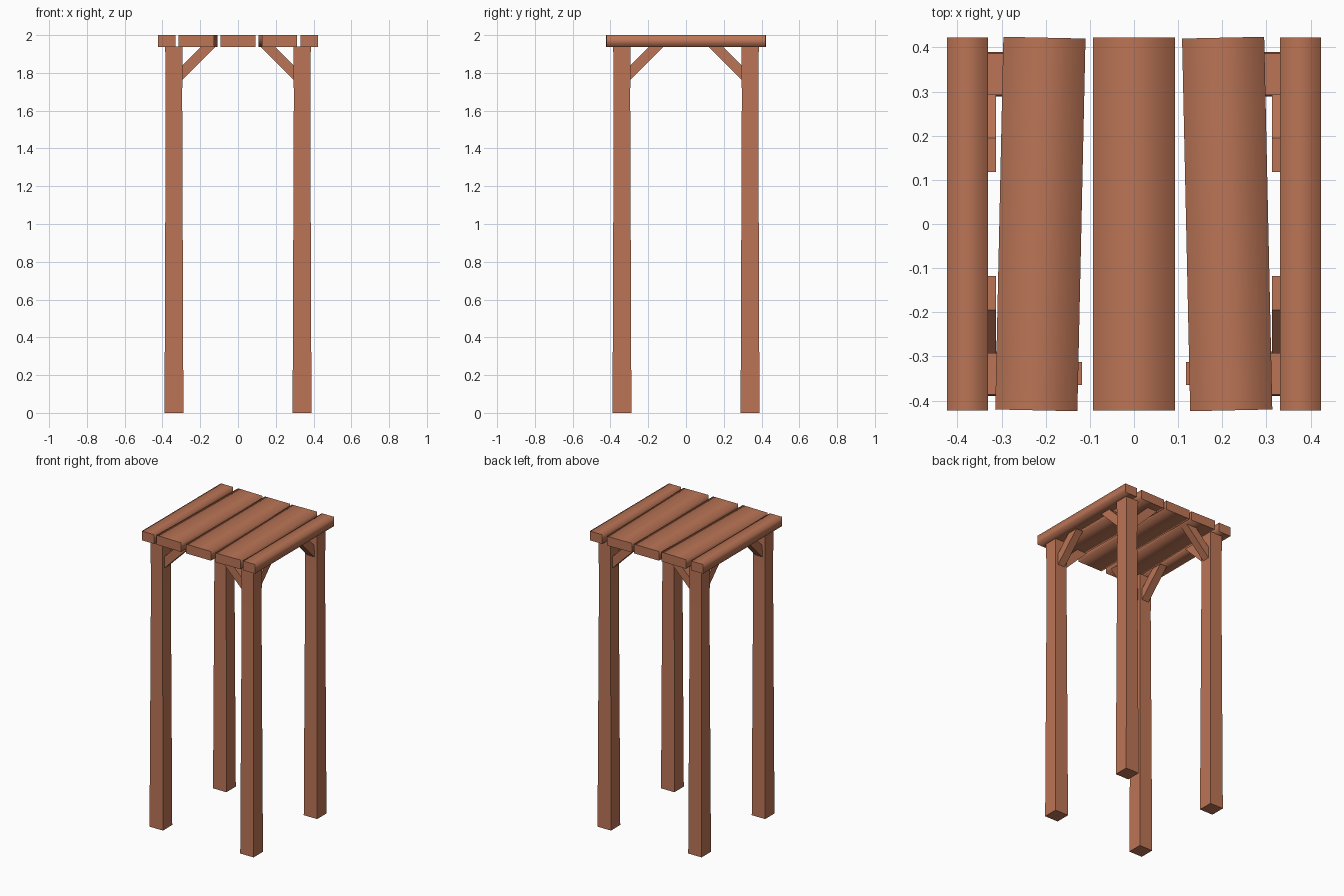
import bpy, bmesh, math
from mathutils import Matrix

if "Cube" in bpy.data.objects:
    bpy.data.objects.remove(bpy.data.objects["Cube"])

wood = bpy.data.materials.new("brown wood")
wood.diffuse_color = (0.50, 0.178, 0.093, 1)
wood.use_nodes = True
wood.node_tree.nodes["Principled BSDF"].inputs["Base Color"].default_value = wood.diffuse_color


def finish(name, bm):
    bmesh.ops.recalc_face_normals(bm, faces=bm.faces)
    me = bpy.data.meshes.new(name)
    bm.to_mesh(me)
    bm.free()
    me.materials.append(wood)
    ob = bpy.data.objects.new(name, me)
    bpy.context.collection.objects.link(ob)
    return ob


def prism(bm, rings):
    """Skin a list of vertex rings and cap both ends."""
    vs = [[bm.verts.new(p) for p in r] for r in rings]
    n = len(vs[0])
    for a, b in zip(vs, vs[1:]):
        for i in range(n):
            j = (i + 1) % n
            bm.faces.new((a[i], a[j], b[j], b[i]))
    bm.faces.new(vs[0])
    bm.faces.new(vs[-1])


# Tabletop planks: long sides shaded softly, ends kept crisp
def plank(name, x, half_w, angle):
    bm = bmesh.new()
    hy, z0, z1 = 0.422, 1.938, 2.0
    prism(bm, [[(-half_w, y, z0), (half_w, y, z0), (half_w, y, z1), (-half_w, y, z1)]
               for y in (-hy, hy)])
    for f in bm.faces:
        f.smooth = len({round(v.co.y, 3) for v in f.verts}) > 1
    for e in bm.edges:
        if abs(e.verts[0].co.y - e.verts[1].co.y) < 0.01:
            e.smooth = False
    bm.transform(Matrix.Translation((x, 0, 0)) @ Matrix.Rotation(math.radians(angle), 4, 'Z'))
    finish(name, bm)


plank("left_edge_plank", -0.377, 0.046, 0)
plank("left_inner_plank", -0.212, 0.093, -1.25)
plank("middle_plank", 0, 0.093, 0)
plank("right_inner_plank", 0.211, 0.093, 1.25)
plank("right_edge_plank", 0.377, 0.046, 0)

LEG = 0.339
for sx, side in ((-1, "left"), (1, "right")):
    for sy, end in ((-1, "front"), (1, "back")):
        # Leg, slightly tapered and flared at the top
        bm = bmesh.new()
        cx, cy = sx * LEG, sy * LEG
        prism(bm, [[(cx + a * h, cy + b * h, z) for a, b in ((-1, -1), (1, -1), (1, 1), (-1, 1))]
                   for z, h in ((0, 0.05), (0.4, 0.0485), (1.69, 0.0435), (1.94, 0.0465))])
        finish(f"{end}_{side}_leg", bm)

        # Diagonal braces: (distance from centre, height) profile
        prof = [(0.31, 1.747), (0.118, 1.939), (0.195, 1.939), (0.31, 1.824)]
        for axis in ("cross", "long"):
            bm = bmesh.new()
            rings = []
            for t in (0.312, 0.364):
                if axis == "cross":
                    rings.append([(sx * d, sy * t, z) for d, z in prof])
                else:
                    rings.append([(sx * t, sy * d, z) for d, z in prof])
            prism(bm, rings)
            finish(f"{end}_{side}_{axis}_brace", bm)
